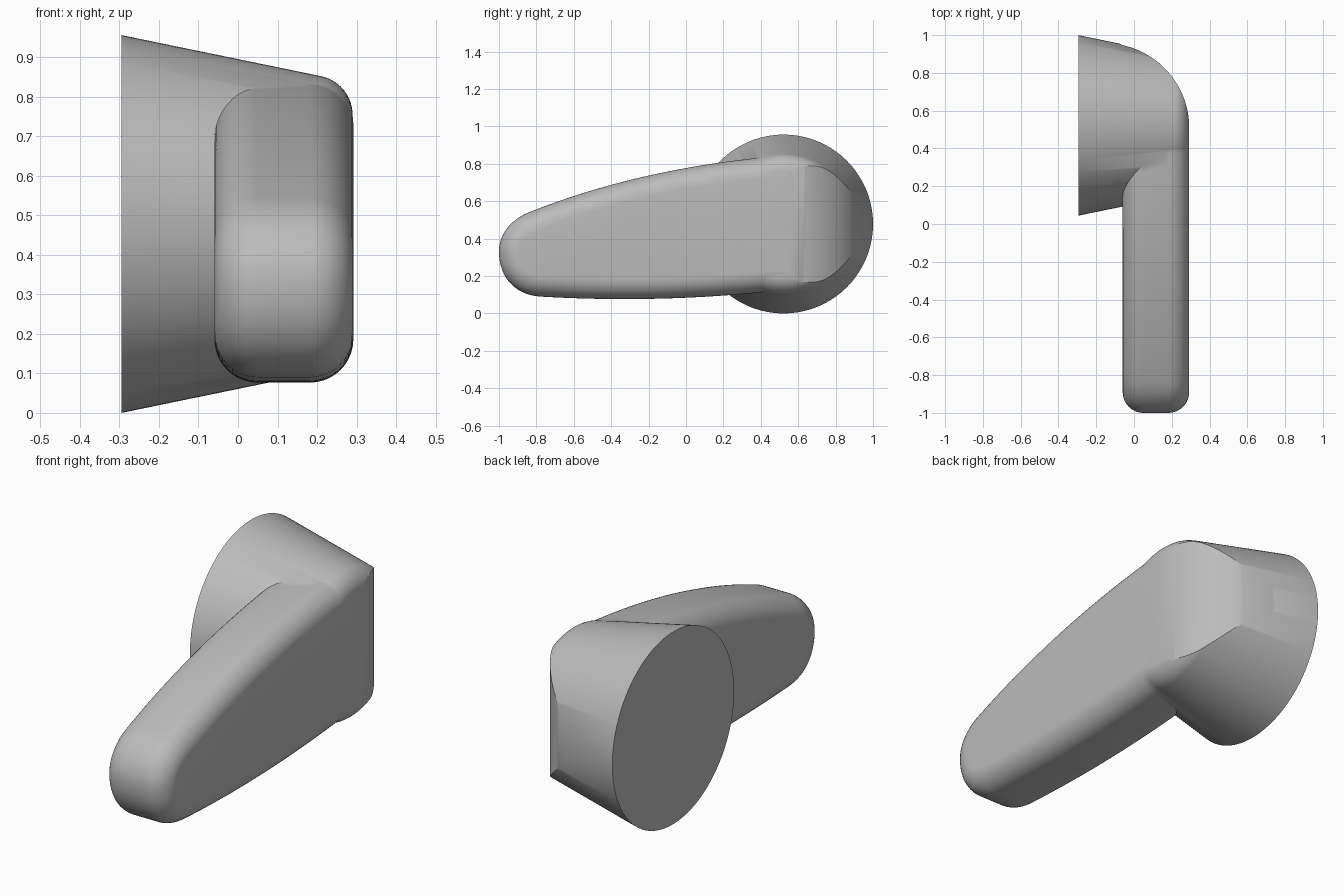
import bpy, bmesh
from math import sin, cos, pi, radians
from mathutils import Vector
from mathutils.geometry import interpolate_bezier

cube = bpy.data.objects.get("Cube")
if cube:
    bpy.data.objects.remove(cube)

grey = bpy.data.materials.new("plain grey")
grey.use_nodes = True
colour = (0.5, 0.5, 0.5, 1)
grey.diffuse_color = colour
grey.node_tree.nodes["Principled BSDF"].inputs["Base Color"].default_value = colour

CY, CZ = 0.522, 0.478          # axis of the round base
BACK, TIP = -0.295, 0.29       # base extent along x


def loft(name, rings):
    """Closed solid through equal-length rings of points."""
    bm = bmesh.new()
    loops = [[bm.verts.new(p) for p in ring] for ring in rings]
    n = len(loops[0])
    for a, b in zip(loops, loops[1:]):
        for i in range(n):
            j = (i + 1) % n
            bm.faces.new((a[i], a[j], b[j], b[i]))
    bm.faces.new(loops[0][::-1])
    bm.faces.new(loops[-1])
    bmesh.ops.recalc_face_normals(bm, faces=bm.faces)
    mesh = bpy.data.meshes.new(name)
    bm.to_mesh(mesh)
    bm.free()
    ob = bpy.data.objects.new(name, mesh)
    bpy.context.collection.objects.link(ob)
    mesh.materials.append(grey)
    return ob


def combine(target, other, operation):
    mod = target.modifiers.new(operation, 'BOOLEAN')
    mod.operation, mod.solver, mod.object = operation, 'EXACT', other
    bpy.ops.object.select_all(action='DESELECT')
    bpy.context.view_layer.objects.active = target
    target.select_set(True)
    bpy.ops.object.modifier_apply(modifier=mod.name)
    bpy.data.objects.remove(other)


# Tapered round base with a rounded tip edge
def circle(x, r, n=128):
    return [(x, CY + r * cos(2 * pi * i / n), CZ + r * sin(2 * pi * i / n))
            for i in range(n)]


def taper(x):
    return 0.478 - 0.21 * (x - BACK)


fillet = 0.1
rings = [circle(BACK, taper(BACK))]
for i in range(11):
    a = radians(12 + 78 * i / 10)
    x = TIP - fillet + fillet * sin(a)
    rings.append(circle(x, taper(TIP - fillet) - fillet + fillet * cos(a)))
handle = loft("door_handle", rings)

# Lever side outline, drawn in y and z
def bezier(points, n):
    return interpolate_bezier(*[Vector((0, y, z)) for y, z in points], n)[:-1]


outline = bezier([(0.48, 0.84), (0, 0.80), (-0.45, 0.695), (-0.82, 0.548)], 28)
outline += bezier([(-0.82, 0.548), (-0.93, 0.51), (-1, 0.43), (-1, 0.33)], 16)
outline += bezier([(-1, 0.33), (-1, 0.20), (-0.92, 0.10), (-0.78, 0.09)], 16)
outline += bezier([(-0.78, 0.09), (-0.35, 0.065), (0.05, 0.075), (0.48, 0.12)], 28)
for i in range(33):
    a = radians(-96 + 192 * i / 32)
    outline.append(Vector((0, CY + 0.36 * cos(a), CZ + 0.36 * sin(a))))


def inset(x, d):
    ring = []
    for i, p in enumerate(outline):
        t = (outline[(i + 1) % len(outline)] - outline[i - 1]).normalized()
        ring.append((x, p.y - t.z * d, p.z + t.y * d))
    return ring


# Lever with rounded rims on both sides
round_r, inner, outer = 0.11, -0.06, 0.292
steps = [radians(90 * i / 10) for i in range(11)]
rings = [inset(inner + round_r * (1 - cos(a)), round_r * (1 - sin(a))) for a in steps]
rings += [inset(outer - round_r * (1 - cos(a)), round_r * (1 - sin(a)))
          for a in reversed(steps)]
lever = loft("lever", rings)
combine(handle, lever, 'UNION')

# Broad curve that rounds off the back of the handle
R, ax, ay = 0.448, -0.1555, 0.509
plan = [(-0.5, -1.3), (0.32, -1.3), (0.32, 0.4)]
for i in range(33):
    a = radians(78 * i / 32)
    plan.append((ax + R * cos(a), ay + R * sin(a)))
plan.append((-0.5, 1.2))
envelope = loft("envelope", [[(x, y, z) for x, y in plan] for z in (-0.3, 1.3)])
envelope.hide_render = True
combine(handle, envelope, 'INTERSECT')

bpy.ops.object.shade_smooth_by_angle(angle=radians(30))
